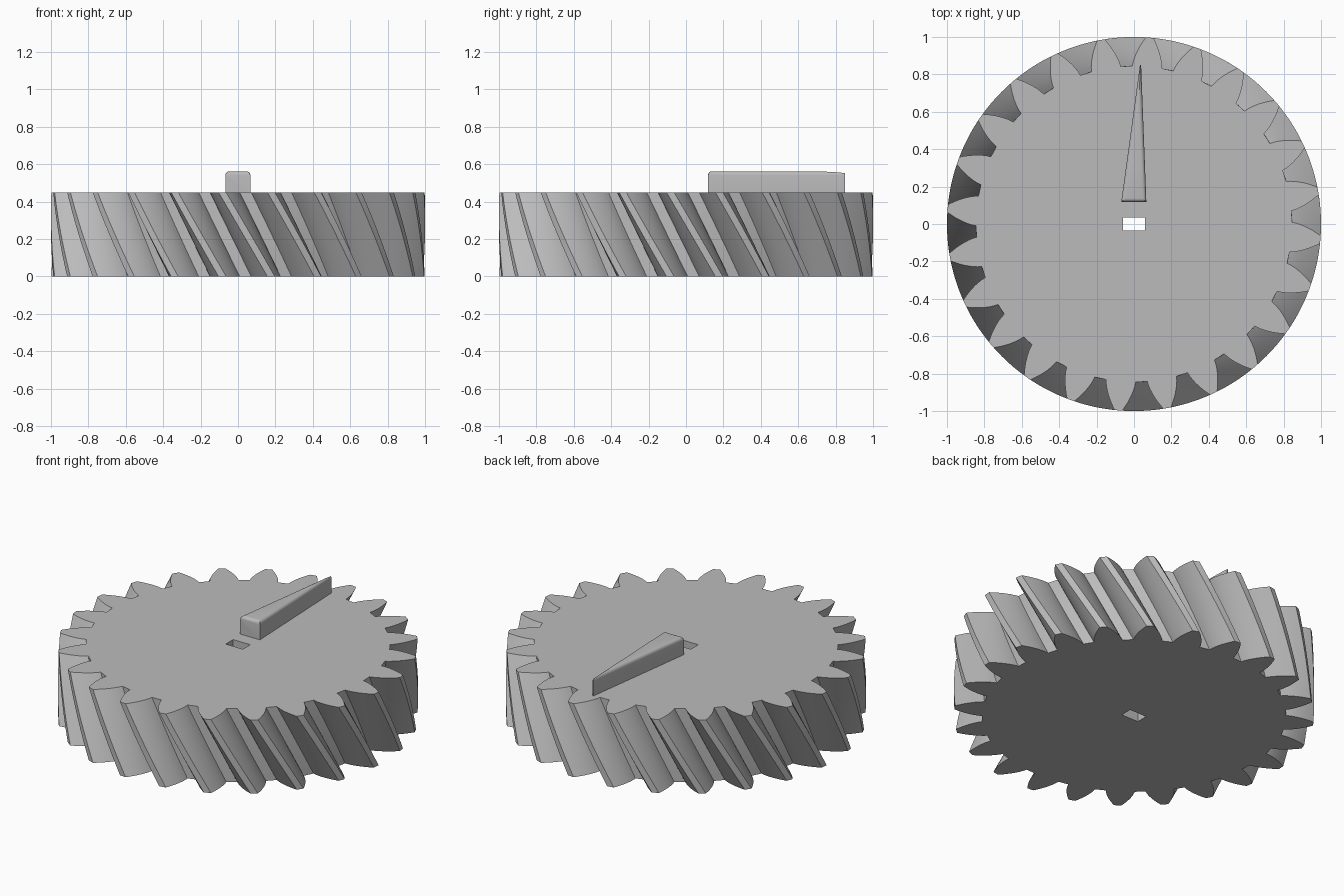
import bpy, bmesh, math

if "Cube" in bpy.data.objects:
    bpy.data.objects.remove(bpy.data.objects["Cube"])

TEETH = 24
R_TIP, R_ROOT, R_PITCH = 1.0, 0.845, 0.923
HEIGHT = 0.45
TWIST = math.radians(15)          # total helix turn, bottom ahead of top
GAP_TOP = math.radians(2.7)       # angle of a gap centre on the top face
PRESSURE = math.radians(25)
LAYERS = 12

grey = bpy.data.materials.new("plain grey")
grey.diffuse_color = (0.5, 0.5, 0.5, 1)
grey.use_nodes = True
grey.node_tree.nodes["Principled BSDF"].inputs["Base Color"].default_value = grey.diffuse_color


def finish(bm, name):
    bmesh.ops.remove_doubles(bm, verts=bm.verts, dist=1e-5)
    bmesh.ops.recalc_face_normals(bm, faces=bm.faces)
    me = bpy.data.meshes.new(name)
    bm.to_mesh(me)
    bm.free()
    me.materials.append(grey)
    ob = bpy.data.objects.new(name, me)
    bpy.context.collection.objects.link(ob)
    bpy.ops.object.select_all(action='DESELECT')
    ob.select_set(True)
    bpy.context.view_layer.objects.active = ob
    bpy.ops.object.shade_smooth_by_angle(angle=math.radians(30))
    return ob


def inv(a):
    return math.tan(a) - a


def half_tooth(r):
    """Half the tooth's angular thickness at radius r (involute flank)."""
    base = R_PITCH * math.cos(PRESSURE)
    a = math.acos(min(1.0, base / r))
    return math.pi / (2 * TEETH) + inv(PRESSURE) - inv(a)


def gear_outline():
    pitch = 2 * math.pi / TEETH
    radii = [R_ROOT + (R_TIP - R_ROOT) * i / 7 for i in range(8)]
    pts = []
    for t in range(TEETH):
        c = t * pitch + pitch / 2
        pts += [(r, c - half_tooth(r)) for r in radii]
        pts.append((R_TIP, c))
        pts += [(r, c + half_tooth(r)) for r in reversed(radii)]
    return pts


# helical gear with a rectangular through hole
bm = bmesh.new()
outline = gear_outline()
rings = []
for k in range(LAYERS + 1):
    f = k / LAYERS
    turn = GAP_TOP + TWIST * (1 - f)
    rings.append([bm.verts.new((r * math.cos(a + turn), r * math.sin(a + turn), HEIGHT * f))
                  for r, a in outline])
holes = [[bm.verts.new((x, y, z)) for x, y in
          ((-0.058, -0.036), (0.058, -0.036), (0.058, 0.036), (-0.058, 0.036))]
         for z in (0, HEIGHT)]


def skin(stack):
    n = len(stack[0])
    for lo, hi in zip(stack, stack[1:]):
        for i in range(n):
            j = (i + 1) % n
            bm.faces.new((lo[i], lo[j], hi[j], hi[i]))


skin(rings)
skin(holes)
for ring, hole in ((rings[0], holes[0]), (rings[-1], holes[1])):
    edges = [bm.edges.get((loop[i], loop[i - 1])) for loop in (ring, hole) for i in range(len(loop))]
    bmesh.ops.triangle_fill(bm, edges=edges, use_beauty=True)
finish(bm, "helical_gear")

# tapered pointer with rounded top edges, lofted along y
bm = bmesh.new()
Y0, Y1, TOP, B = 0.118, 0.85, 0.562, 0.02
BOTTOM = HEIGHT - 0.004
arc = [B * (1 - math.cos(math.pi / 2 * i / 5)) for i in range(6)]


def rise(d):
    """Height of the rounded top at distance d in from the edge."""
    d = min(max(d, 0), B)
    return TOP - B + math.sqrt(B * B - (B - d) ** 2)


stations = [Y0 + d for d in arc] + [0.3, 0.5] + [0.64 + (Y1 - 0.64) * i / 8 for i in range(9)]
stack = []
for y in stations:
    f = (y - Y0) / (Y1 - Y0)
    xl, xr = -0.068 + f * 0.1, 0.066 - f * 0.028
    w = (xr - xl) / 2
    inset = [min(d, w * 0.98) for d in arc]
    prof = [(xl, BOTTOM)]
    prof += [(xl + d, min(rise(d), rise(y - Y0))) for d in inset]
    prof += [(xr - d, min(rise(d), rise(y - Y0))) for d in reversed(inset)]
    prof += [(xr, BOTTOM)]
    stack.append([bm.verts.new((x, y, z)) for x, z in prof])
skin(stack)
bm.faces.new(stack[0])
bm.faces.new(stack[-1])
finish(bm, "pointer")
